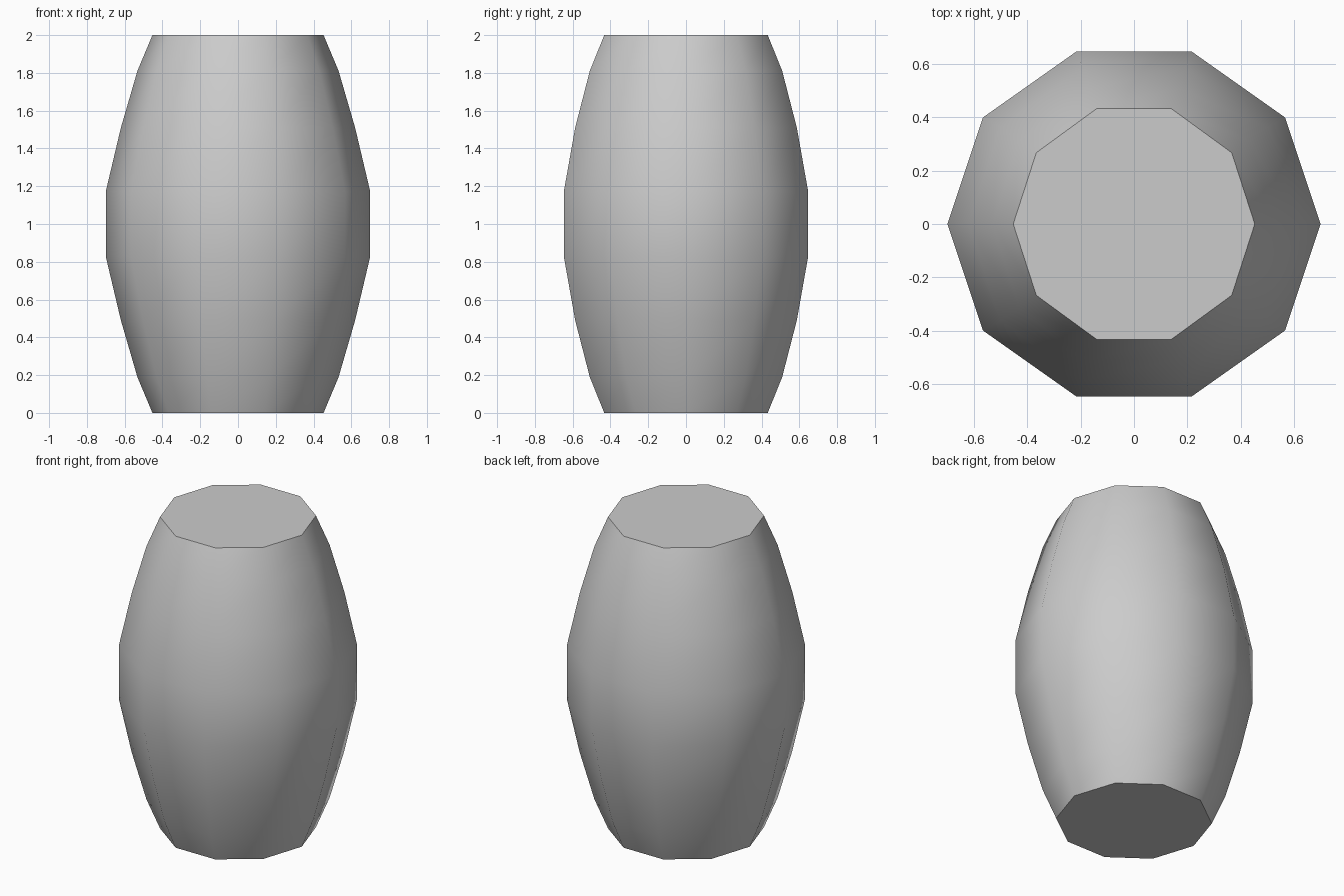
import bpy, bmesh, math

if "Cube" in bpy.data.objects:
    bpy.data.objects.remove(bpy.data.objects["Cube"])

SIDES = 10
# lower half of the profile: (x radius, y radius, z); the upper half mirrors it
half = [(0.453, 0.455, 0.0), (0.532, 0.535, 0.188), (0.62, 0.617, 0.49), (0.70, 0.68, 0.828)]
profile = half + [(rx, ry, 2 - z) for rx, ry, z in reversed(half)]

# barrel body: stacked ten-sided rings
bm = bmesh.new()
rings = []
for rx, ry, z in profile:
    angles = [2 * math.pi * i / SIDES for i in range(SIDES)]
    rings.append([bm.verts.new((rx * math.cos(a), ry * math.sin(a), z)) for a in angles])
for lower, upper in zip(rings, rings[1:]):
    for i in range(SIDES):
        j = (i + 1) % SIDES
        bm.faces.new((lower[i], lower[j], upper[j], upper[i]))

# flat end caps
bm.faces.new(rings[-1])
bm.faces.new(rings[0][::-1])

mesh = bpy.data.meshes.new("barrel")
bm.to_mesh(mesh)
bm.free()
barrel = bpy.data.objects.new("barrel", mesh)
bpy.context.collection.objects.link(barrel)

# smooth staves, sharp cap rims
bpy.context.view_layer.objects.active = barrel
barrel.select_set(True)
bpy.ops.object.shade_smooth_by_angle(angle=math.radians(45))
